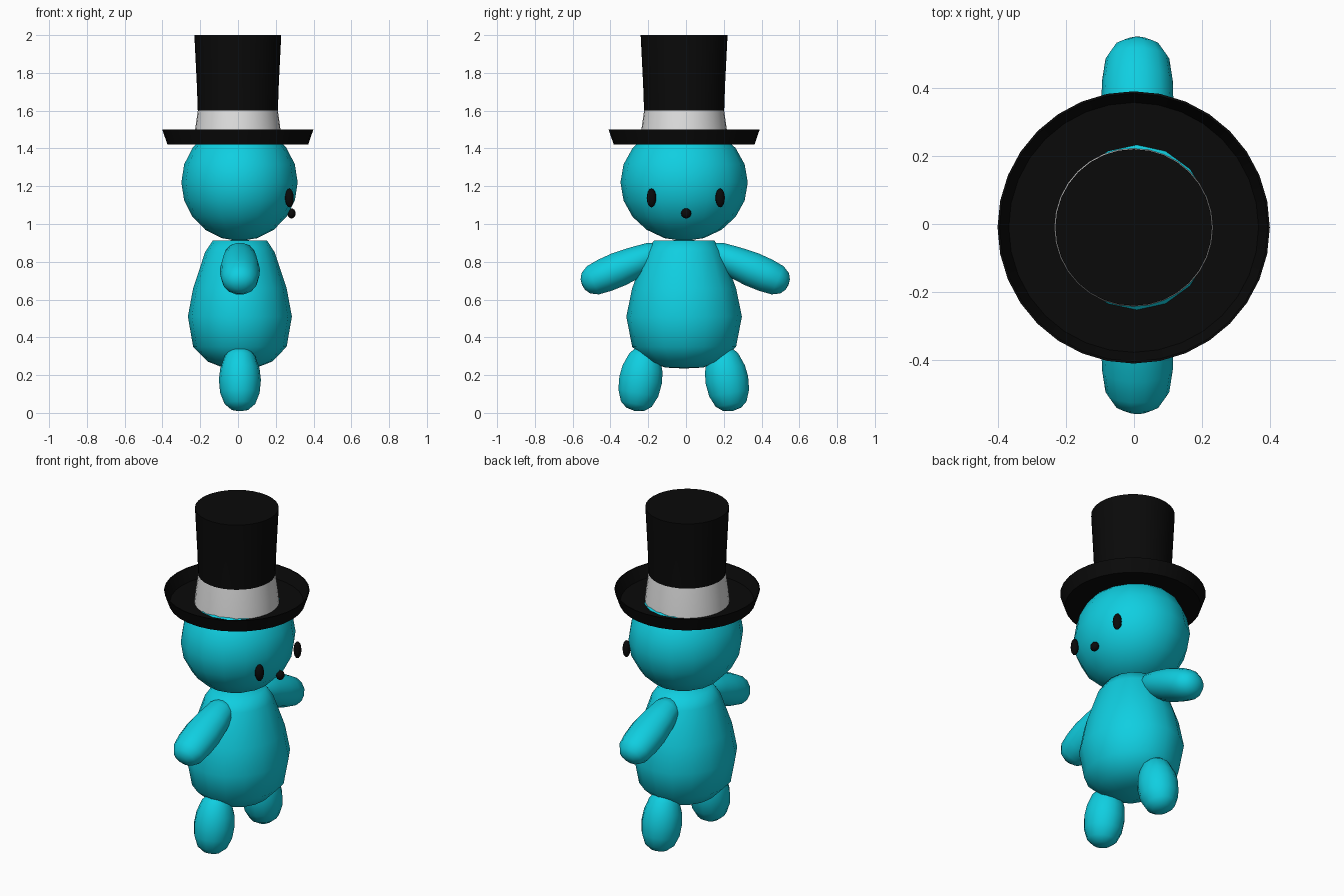
import bpy, bmesh, math
from mathutils import Matrix, Vector

if "Cube" in bpy.data.objects:
    bpy.data.objects.remove(bpy.data.objects["Cube"])


def material(name, rgb):
    m = bpy.data.materials.new(name)
    m.diffuse_color = (*rgb, 1)
    m.use_nodes = True
    m.node_tree.nodes["Principled BSDF"].inputs["Base Color"].default_value = m.diffuse_color
    return m


CYAN = material("cyan", (0.005, 0.62, 0.75))
BLACK = material("black", (0.003, 0.003, 0.003))
WHITE = material("white", (0.75, 0.75, 0.75))


def lathe(name, profile, sides, mat, matrix, closed=False, angle=40):
    """Spin (radius, height) points about the local z axis, then place."""
    bm = bmesh.new()
    rings = []
    for r, z in profile:
        if r == 0:
            rings.append([bm.verts.new((0, 0, z))] * sides)
        else:
            rings.append([bm.verts.new((r * math.cos(a), r * math.sin(a), z))
                          for a in (2 * math.pi * i / sides for i in range(sides))])
    pairs = list(zip(rings, rings[1:]))
    if closed:
        pairs.append((rings[-1], rings[0]))
    for lo, hi in pairs:
        for i in range(sides):
            j = (i + 1) % sides
            loop = list(dict.fromkeys((lo[i], lo[j], hi[j], hi[i])))
            if len(loop) > 2:
                bm.faces.new(loop)
    bm.transform(matrix)
    bmesh.ops.recalc_face_normals(bm, faces=bm.faces)
    mesh = bpy.data.meshes.new(name)
    bm.to_mesh(mesh)
    bm.free()
    mesh.materials.append(mat)
    ob = bpy.data.objects.new(name, mesh)
    bpy.context.collection.objects.link(ob)
    bpy.ops.object.select_all(action='DESELECT')
    ob.select_set(True)
    bpy.context.view_layer.objects.active = ob
    bpy.ops.object.shade_smooth_by_angle(angle=math.radians(angle))
    return ob


def place(loc, scale=(1, 1, 1), rot=None):
    turn = rot or Matrix.Identity(4)
    return Matrix.Translation(loc) @ turn @ Matrix.Diagonal((*scale, 1))


def ball(rings):
    """Half-circle profile of a unit sphere."""
    pts = [(math.sin(math.pi * k / rings), -math.cos(math.pi * k / rings))
           for k in range(1, rings)]
    return [(0, -1)] + pts + [(0, 1)]


# Head and pear-shaped body
lathe("head", ball(10), 16, CYAN, place((0.008, -0.01, 1.22), (0.308, 0.337, 0.31)), angle=60)
body = [(0, 0.235), (0.10, 0.24), (0.19, 0.272), (0.275, 0.35), (0.306, 0.51),
        (0.275, 0.66), (0.205, 0.85), (0.16, 0.912), (0, 0.915)]
lathe("body", body, 16, CYAN, place((0.01, -0.01, 0), (0.9, 1, 1)), angle=70)

# Limbs, mirrored in y; local z runs from the joint to the tip
arm = [(0, 0), (0.05, 0.02), (0.072, 0.07), (0.085, 0.16), (0.094, 0.26),
       (0.092, 0.34), (0.083, 0.41), (0.06, 0.45), (0.03, 0.468), (0, 0.472)]
leg = [(0, 0), (0.05, 0.012), (0.085, 0.05), (0.11, 0.12), (0.117, 0.18),
       (0.11, 0.25), (0.085, 0.31), (0.05, 0.338), (0, 0.348)]
for side, word in ((-1, "right"), (1, "left")):
    tilt = Matrix.Rotation(-side * math.radians(113), 4, 'X')
    lathe(word + "_arm", arm, 14, CYAN,
          place((0.01, side * 0.112 - 0.004, 0.862), (1.13, 1, 1), tilt), angle=70)
    tilt = Matrix.Rotation(-side * math.radians(170), 4, 'X')
    lathe(word + "_leg", leg, 14, CYAN,
          place((0.01, side * 0.197 - 0.012, 0.352), (0.95, 1, 1), tilt), angle=70)
    # Eyes
    lathe(word + "_eye", ball(8), 12, BLACK,
          place((0.272, side * 0.182 - 0.001, 1.138), (0.022, 0.026, 0.05),
                Matrix.Rotation(side * math.radians(25), 4, 'Z')), angle=60)

# Nose
lathe("nose", ball(8), 12, BLACK, place((0.283, 0.001, 1.056), (0.022, 0.027, 0.027)), angle=60)

# Top hat: dished brim, pale band, flaring crown
hat = place((-0.001, -0.01, 0))
brim = [(0.21, 1.422), (0.373, 1.422), (0.40, 1.5), (0.394, 1.5), (0.367, 1.43), (0.21, 1.43)]
lathe("hat_brim", brim, 32, BLACK, hat, closed=True, angle=30)
band = [(0.234, 1.421), (0.226, 1.5), (0.212, 1.6)]
lathe("hat_band", band, 32, WHITE, hat, angle=30)
crown = [(0.212, 1.6), (0.217, 1.74), (0.23, 2.0), (0, 2.0)]
lathe("hat_crown", crown, 32, BLACK, hat, angle=30)
